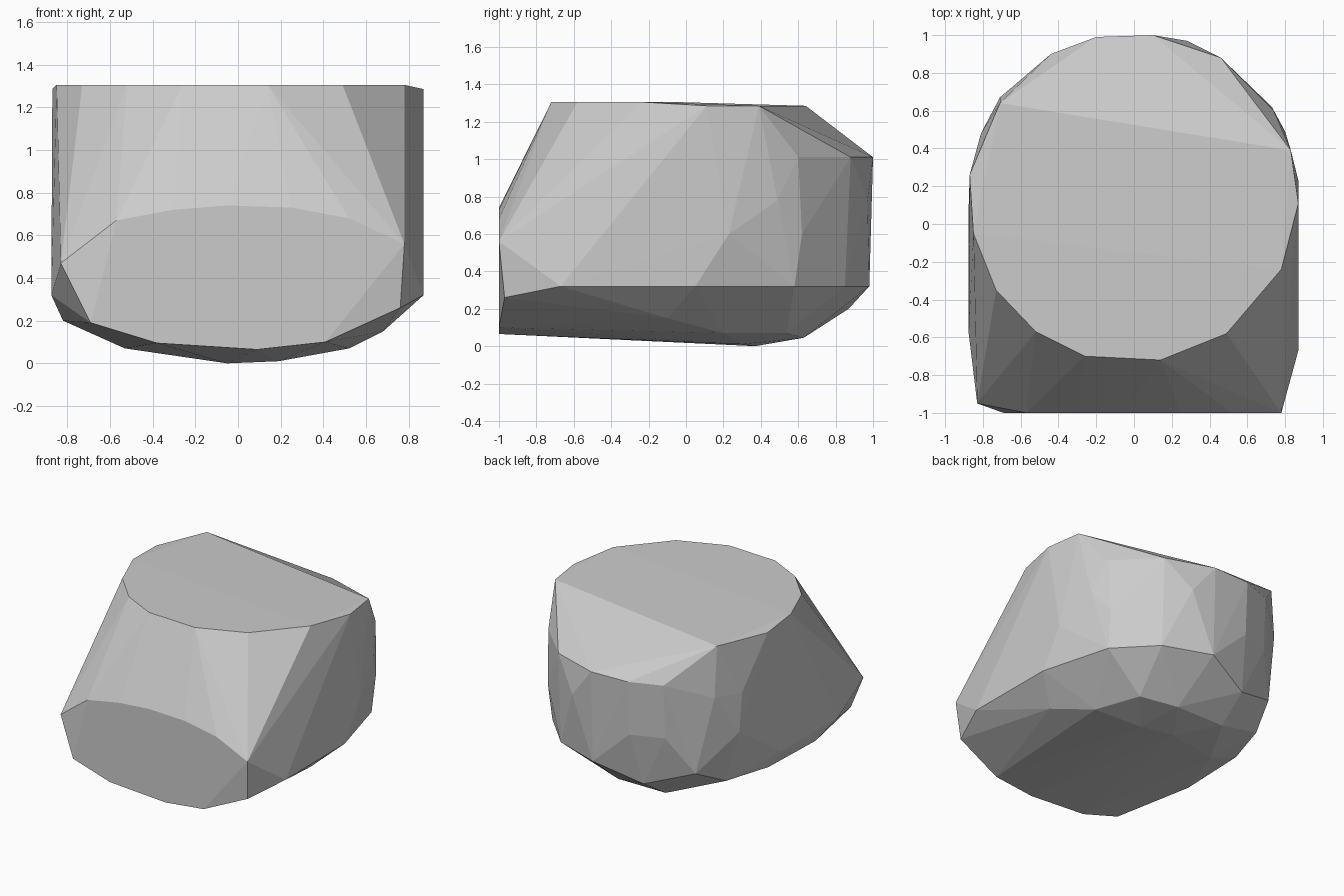
import bpy
import bmesh
import math

default_cube = bpy.data.objects.get("Cube")
if default_cube:
    bpy.data.objects.remove(default_cube, do_unlink=True)


def make_material(name, colour):
    material = bpy.data.materials.new(name)
    material.use_nodes = True
    material.diffuse_color = colour
    shader = material.node_tree.nodes["Principled BSDF"]
    shader.inputs["Base Color"].default_value = colour
    return material


def level_ring(height, outline):
    """Corners of a horizontal outline, all at one height."""
    return [(x, y, height) for x, y in outline]


def front_ring(outline):
    """Corners of the flat front facet."""
    return [(x, -1, z) for x, z in outline]


def build_stone(name, corners, material):
    """Wrap a faceted shell round the corner points."""
    shell = bmesh.new()
    for corner in corners:
        shell.verts.new(corner)
    hull = bmesh.ops.convex_hull(shell, input=shell.verts[:])
    unused = set(hull["geom_interior"] + hull["geom_unused"])
    loose = [item for item in unused if isinstance(item, bmesh.types.BMVert)]
    bmesh.ops.delete(shell, geom=loose, context="VERTS")
    # Merge nearly level triangles into broad cut facets
    bmesh.ops.dissolve_limit(shell, angle_limit=math.radians(1),
                             verts=shell.verts[:], edges=shell.edges[:])
    bmesh.ops.recalc_face_normals(shell, faces=shell.faces[:])
    mesh = bpy.data.meshes.new(name)
    shell.to_mesh(mesh)
    shell.free()
    mesh.materials.append(material)
    stone = bpy.data.objects.new(name, mesh)
    bpy.context.scene.collection.objects.link(stone)
    return stone


# Flat top, with a slightly lower rim at the sides
top = level_ring(1.305, [(-.85, -.05), (-.73, -.35), (-.52, -.57), (-.26, -.7),
                         (.14, -.72), (.49, -.58), (.78, -.24)])
rim = level_ring(1.285, [(.87, .11), (.83, .39), (-.71, .64), (-.87, .26)])

# Back shoulder where the top slopes away
shoulder = level_ring(1.01, [(.74, .6), (.46, .88), (.1, 1), (-.2, .99), (-.44, .9)])

# Small facets round the back
back = level_ring(.9, [(-.71, .67), (-.81, .48)])
back += level_ring(.78, [(.28, .97), (.8, .49)])
back += level_ring(.6, [(.73, .62), (.87, .23), (-.2, .97), (-.44, .88), (-.8, .5)])

# Waist above the rounded underside
waist = level_ring(.32, [(.87, -.67), (.865, -.3), (.865, .05), (.72, .58),
                         (.46, .85), (.1, .98), (-.6, .74),
                         (-.875, .1), (-.875, -.58)])

# Underside, stepping down to the lowest point
belly = level_ring(.2, [(-.25, .87), (-.69, .5), (-.8, .15), (-.82, -.39)])
belly += level_ring(.15, [(.68, -.1)])
belly += level_ring(.07, [(.52, .2), (.4, .54), (-.53, .2)])
belly += level_ring(.045, [(.13, .63), (-.27, .63)])
belly += level_ring(.01, [(.19, .3), (-.05, .37)])

# Broad front facet and its two set-back corners
front = front_ring([(-.57, .67), (-.3, .72), (-.05, .74), (.25, .73), (.52, .68),
                    (.78, .56), (.41, .1), (.09, .065), (-.38, .095), (-.69, .19)])
front += [(-.83, -.95, .47), (.76, -.97, .26), (-.05, .37, 0)]

grey = make_material("stone grey", (.6, .6, .6, 1))
build_stone("faceted_stone", top + rim + shoulder + back + waist + belly + front, grey)
